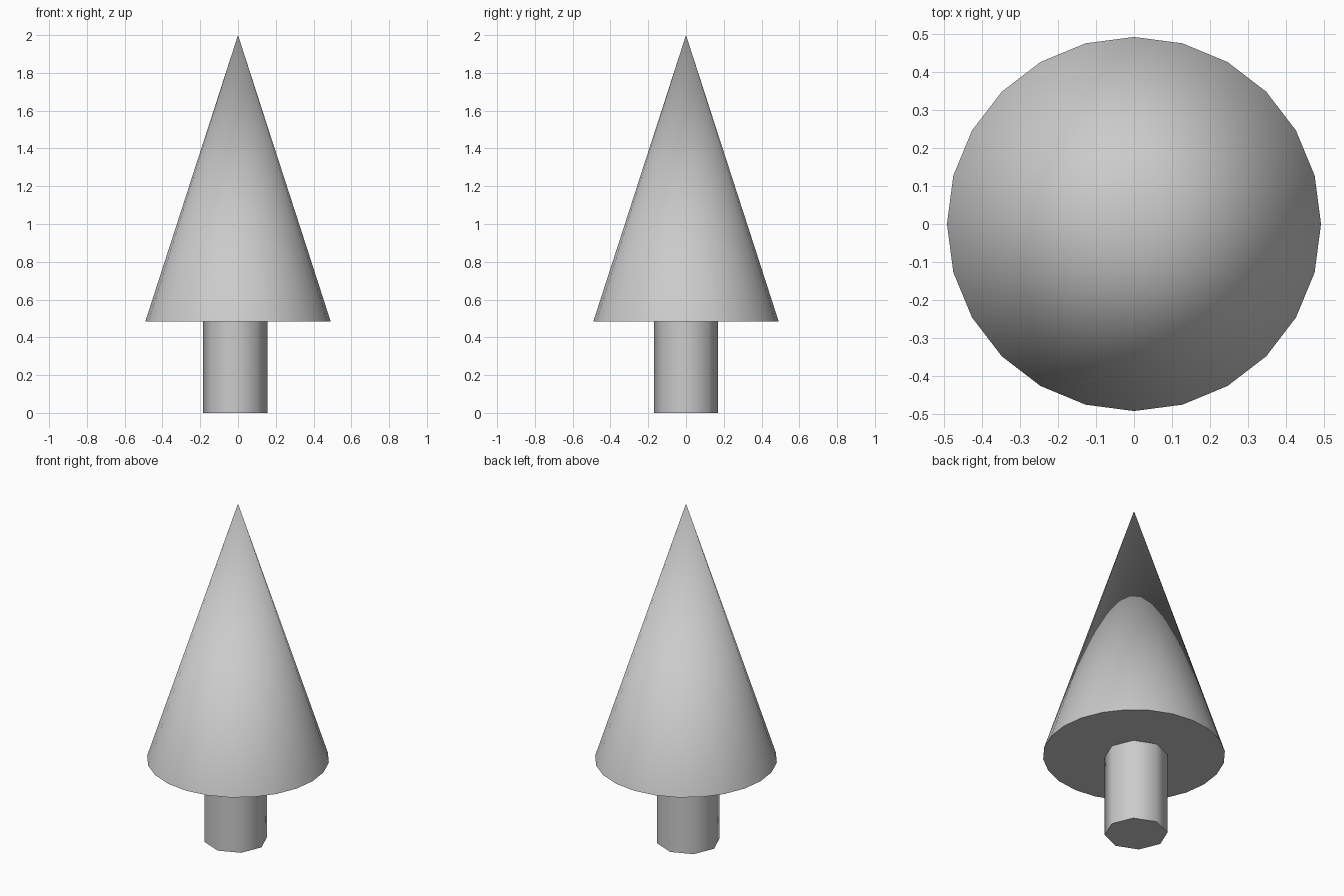
import bpy
import math

if "Cube" in bpy.data.objects:
    bpy.data.objects.remove(bpy.data.objects["Cube"])


def add_cone(name, sides, r_bottom, r_top, z0, z1, x=0.0):
    # create_cone places its first vertex on the +y axis, matching the low-poly outline
    bpy.ops.mesh.primitive_cone_add(vertices=sides, radius1=r_bottom, radius2=r_top,
                                    depth=z1 - z0, location=(x, 0, (z0 + z1) / 2))
    obj = bpy.context.object
    obj.name = name
    bpy.ops.object.shade_smooth_by_angle(angle=math.radians(60))
    return obj


# Eight-sided trunk, slightly off-centre
add_cone("trunk", 8, 0.17, 0.17, 0.0, 0.483, x=-0.015)

# Conical foliage
add_cone("foliage", 24, 0.491, 0.0, 0.483, 2.0)
